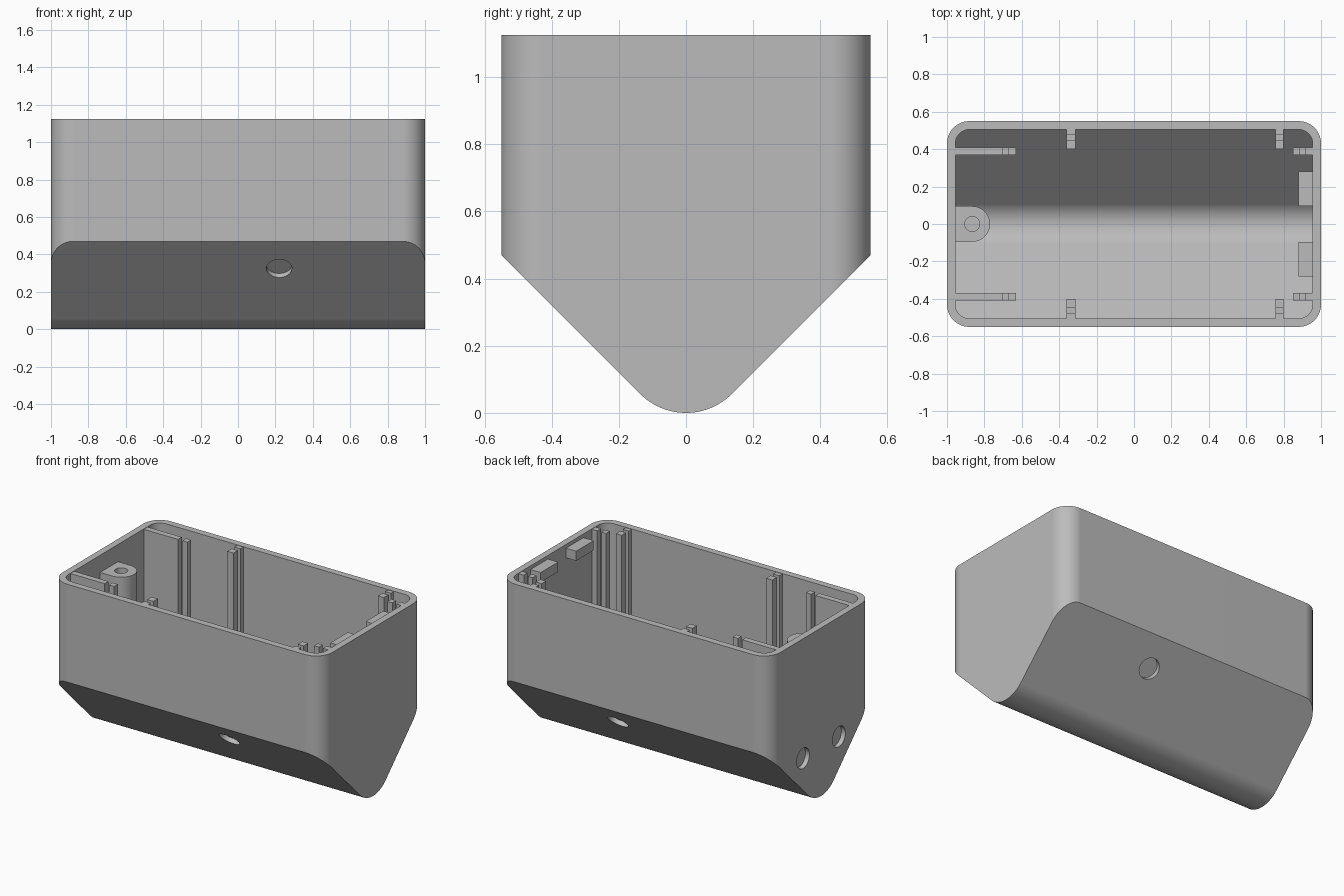
import bpy, bmesh, math
from mathutils import Matrix, Vector

if "Cube" in bpy.data.objects:
    bpy.data.objects.remove(bpy.data.objects["Cube"], do_unlink=True)

TOP, WALL, CORNER, KEEL = 1.125, 0.045, 0.12, 0.193

grey = bpy.data.materials.new("plain grey")
grey.use_nodes = True
grey.diffuse_color = (0.5, 0.5, 0.5, 1)
grey.node_tree.nodes["Principled BSDF"].inputs["Base Color"].default_value = (0.5, 0.5, 0.5, 1)


def make(name, bm):
    bmesh.ops.recalc_face_normals(bm, faces=bm.faces)
    mesh = bpy.data.meshes.new(name)
    bm.to_mesh(mesh)
    bm.free()
    mesh.materials.append(grey)
    ob = bpy.data.objects.new(name, mesh)
    bpy.context.collection.objects.link(ob)
    return ob


def prism(name, points, direction):
    """Extrude a closed outline of 3D points."""
    bm = bmesh.new()
    face = bm.faces.new([bm.verts.new(p) for p in points])
    new = bmesh.ops.extrude_face_region(bm, geom=[face])["geom"]
    bmesh.ops.translate(bm, vec=direction, verts=[v for v in new if isinstance(v, bmesh.types.BMVert)])
    return make(name, bm)


def boxes(name, spans):
    bm = bmesh.new()
    for (x0, x1), (y0, y1), (z0, z1) in spans:
        m = Matrix.Translation(((x0 + x1) / 2, (y0 + y1) / 2, (z0 + z1) / 2))
        m = m @ Matrix.Diagonal((x1 - x0, abs(y1 - y0), z1 - z0, 1))
        bmesh.ops.create_cube(bm, size=1, matrix=m)
    return make(name, bm)


def cylinders(name, radius, depth, places):
    """Cylinders given as (centre, axis)."""
    bm = bmesh.new()
    for centre, axis in places:
        turn = Vector(axis).to_track_quat('Z', 'Y').to_matrix().to_4x4()
        bmesh.ops.create_cone(bm, cap_ends=True, segments=48, radius1=radius, radius2=radius,
                              depth=depth, matrix=Matrix.Translation(centre) @ turn)
    return make(name, bm)


def cut(ob, other, operation, keep=False):
    mod = ob.modifiers.new("cut", 'BOOLEAN')
    mod.operation, mod.object, mod.solver = operation, other, 'EXACT'
    bpy.context.view_layer.update()
    mesh = bpy.data.meshes.new_from_object(ob.evaluated_get(bpy.context.evaluated_depsgraph_get()))
    ob.modifiers.clear()
    ob.data = mesh
    if not keep:
        bpy.data.objects.remove(other, do_unlink=True)


def arc(cx, cy, r, start, end, n=14):
    return [(cx + r * math.cos(math.radians(start + (end - start) * i / n)),
             cy + r * math.sin(math.radians(start + (end - start) * i / n))) for i in range(n + 1)]


def solid(name, inset, top):
    """Rounded box with a keel-shaped underside, shrunk by an inset."""
    r = CORNER - inset
    plan = []
    for sx, sy, a in ((1, 1, 0), (-1, 1, 90), (-1, -1, 180), (1, -1, 270)):
        plan += arc(sx * (1 - CORNER), sy * (0.55 - CORNER), r, a, a + 90)
    body = prism(name, [(x, y, -1) for x, y in plan], (0, 0, top + 1))
    keel = arc(0, KEEL, KEEL - inset, 225, 315, 24)
    y, z = keel[-1]
    keel += [(1, z + 1 - y), (1, 3), (-1, 3), (-1, z + 1 - y)]
    cut(body, prism("keel", [(-2, y, z) for y, z in keel], (4, 0, 0)), 'INTERSECT')
    return body


# Hollow shell
shell = solid("shell", 0, TOP)
cut(shell, solid("cavity", WALL, TOP + 0.5), 'DIFFERENCE')

# Shallow round pockets in both slopes and the right end
pockets = [((0.22, s * 0.405, 0.325), (0, s, -1)) for s in (-1, 1)]
pockets += [((-1, s * 0.19, 0.325), (1, 0, 0)) for s in (-1, 1)]
cut(shell, cylinders("pockets", 0.068, 0.06, pockets), 'DIFFERENCE')

# Slotted board guides
ribs, slots = [], []
for s in (-1, 1):
    across, wide = sorted((s * 0.368, s * 0.408)), sorted((s * 0.34, s * 0.435))
    for span, slot in (((-0.99, -0.632), (-0.702, -0.67)), ((0.85, 0.99), (0.885, 0.916))):
        ribs.append((span, across, (0.1, TOP - 0.003)))
        slots.append((slot, wide, (0.5, 1.3)))
    for x0, x1 in ((-0.36, -0.314), (0.757, 0.8)):
        ribs.append(((x0, x1), sorted((s * 0.40, s * 0.54)), (0.1, TOP - 0.003)))
        slots.append(((x0 - 0.02, x1 + 0.02), sorted((s * 0.447, s * 0.475)), (0.5, 1.3)))
guides = boxes("board_guides", ribs)
cut(guides, boxes("slots", slots), 'DIFFERENCE')

# Screw boss on the right end
plan = arc(-0.865, 0, 0.095, -90, 90, 24) + [(-0.99, 0.095), (-0.99, -0.095)]
boss = prism("screw_boss", [(x, y, -0.1) for x, y in plan], (0, 0, 1.11))
cut(boss, cylinders("screw_hole", 0.04, 0.8, [((-0.865, 0, 1.01), (0, 0, 1))]), 'DIFFERENCE')

# Trim the inner parts to the middle of the wall
trim = solid("trim", WALL / 2, TOP + 0.5)
cut(guides, trim, 'INTERSECT', keep=True)
cut(boss, trim, 'INTERSECT')

# Catch tabs on the left end
tabs = boxes("catch_tabs", [((0.88, 0.97), sorted((s * 0.095, s * 0.28)), (1.035, 1.1)) for s in (-1, 1)])

# Smooth the rounds, keep the edges sharp
for ob in (shell, guides, boss, tabs):
    bpy.ops.object.select_all(action='DESELECT')
    ob.select_set(True)
    bpy.context.view_layer.objects.active = ob
    bpy.ops.object.shade_smooth_by_angle(angle=math.radians(30))
    mod = ob.modifiers.new("even shading", 'WEIGHTED_NORMAL')
    mod.keep_sharp = True
